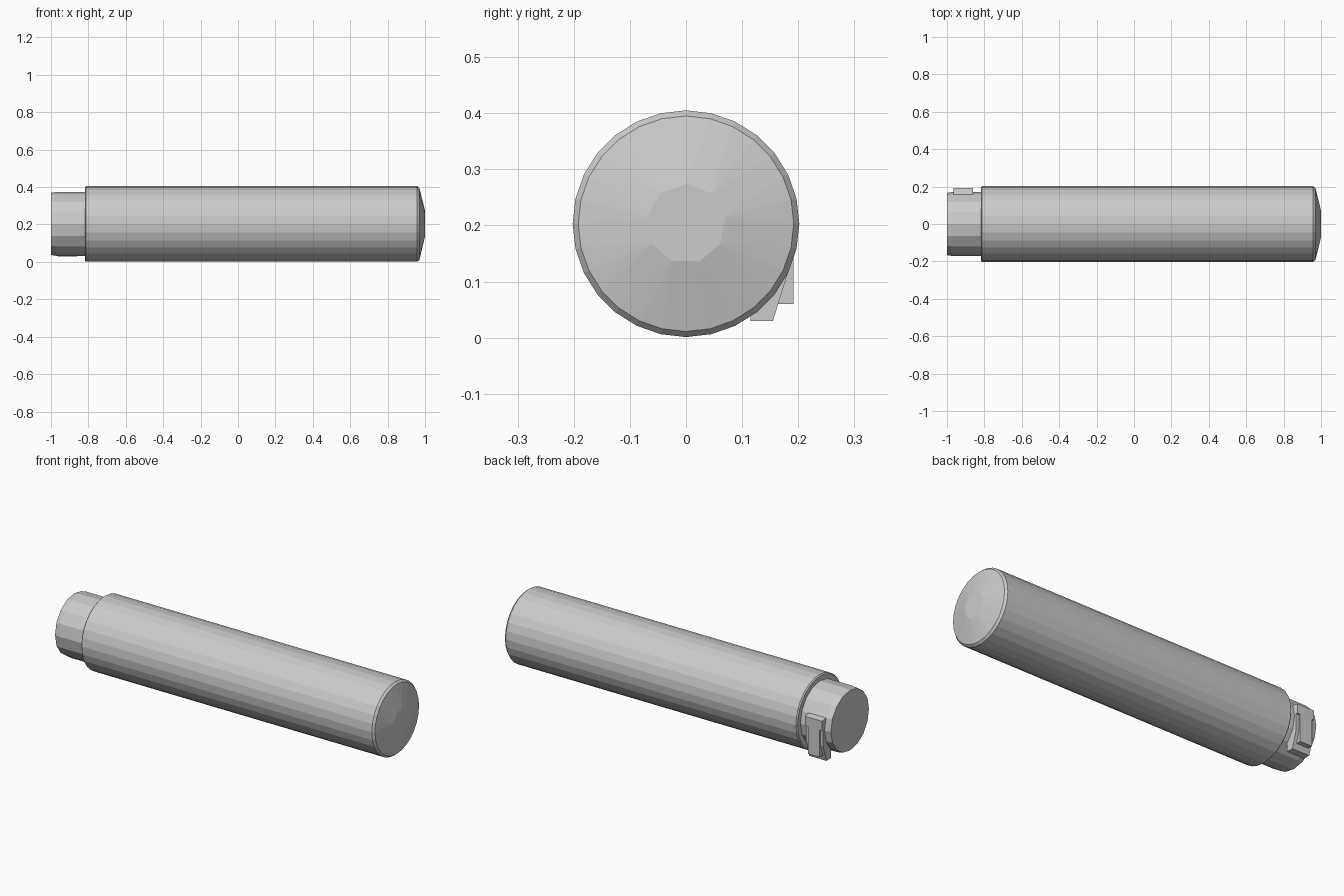
import bpy, bmesh, math

if "Cube" in bpy.data.objects:
    bpy.data.objects.remove(bpy.data.objects["Cube"])

CZ = 0.203  # height of the tube axis


def finish(name, bm):
    bmesh.ops.recalc_face_normals(bm, faces=bm.faces[:])
    mesh = bpy.data.meshes.new(name)
    bm.to_mesh(mesh)
    bm.free()
    obj = bpy.data.objects.new(name, mesh)
    bpy.context.collection.objects.link(obj)
    return obj


def convex_tube(name, rings):
    """Convex solid around the x axis from rings of (x, radius, sides)."""
    bm = bmesh.new()
    for x, r, n in rings:
        for i in range(n):
            a = 2 * math.pi * i / n
            bm.verts.new((x, r * math.sin(a), CZ + r * math.cos(a)))
    bmesh.ops.convex_hull(bm, input=bm.verts[:])
    bmesh.ops.dissolve_limit(bm, angle_limit=0.005, verts=bm.verts[:], edges=bm.edges[:])
    return finish(name, bm)


def prism(name, profile, x0, x1):
    """Extrude a closed y-z profile along x."""
    bm = bmesh.new()
    face = bm.faces.new([bm.verts.new((x0, y, z)) for y, z in profile])
    ext = bmesh.ops.extrude_face_region(bm, geom=[face])
    verts = [v for v in ext["geom"] if isinstance(v, bmesh.types.BMVert)]
    bmesh.ops.translate(bm, vec=(x1 - x0, 0, 0), verts=verts)
    return finish(name, bm)


# Main barrel with chamfered rims and a shallow faceted dome
convex_tube("barrel", [(-0.818, 0.196, 28), (-0.812, 0.202, 28),
                       (0.958, 0.202, 28), (0.97, 0.192, 28), (1.0, 0.071, 9)])

# Narrower end cap
convex_tube("end_cap", [(-1.0, 0.166, 16), (-0.97, 0.171, 16), (-0.80, 0.171, 16)])

# Clip on the back of the end cap: base, upper block and hanging tongue
prism("clip_base", [(0.115, 0.03), (0.155, 0.03), (0.183, 0.12), (0.183, 0.22),
                    (0.15, 0.25), (0.115, 0.2)], -0.965, -0.86)
prism("clip_block", [(0.145, 0.21), (0.192, 0.21), (0.192, 0.262), (0.145, 0.27)],
      -0.965, -0.86)
prism("clip_tongue", [(0.165, 0.06), (0.192, 0.06), (0.192, 0.215), (0.165, 0.215)],
      -0.95, -0.878)
